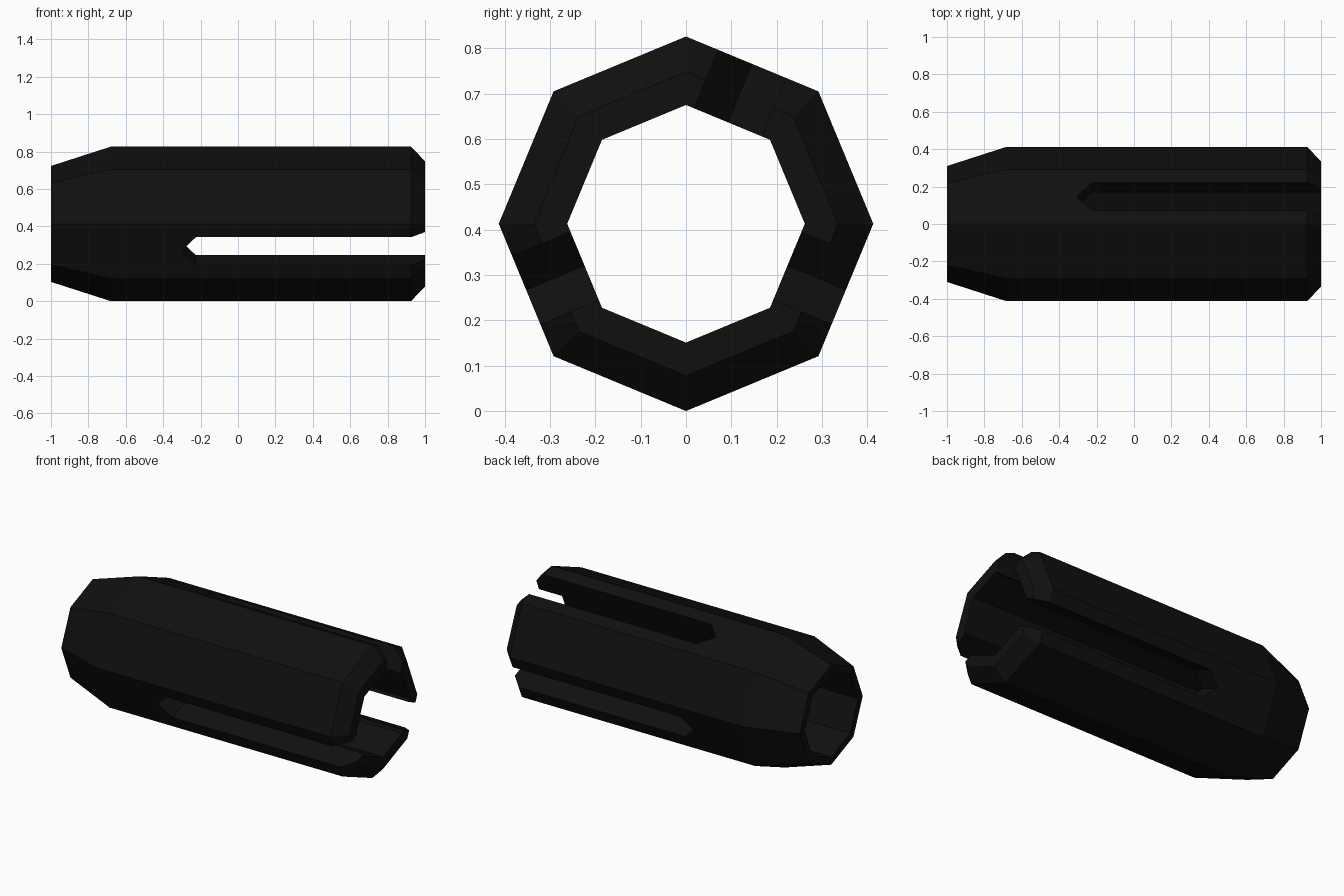
import bpy, bmesh, math
from mathutils import Matrix

if "Cube" in bpy.data.objects:
    bpy.data.objects.remove(bpy.data.objects["Cube"])

R = 0.413          # outer radius, also the height of the axis
HOLE = 0.262       # bore radius
SIDES = 8

black = bpy.data.materials.new("matte black")
black.diffuse_color = (0.005, 0.005, 0.005, 1)
black.use_nodes = True
black.node_tree.nodes["Principled BSDF"].inputs["Base Color"].default_value = black.diffuse_color


def make_object(name, bm):
    bmesh.ops.recalc_face_normals(bm, faces=bm.faces)
    mesh = bpy.data.meshes.new(name)
    bm.to_mesh(mesh)
    bm.free()
    mesh.materials.append(black)
    obj = bpy.data.objects.new(name, mesh)
    bpy.context.collection.objects.link(obj)
    return obj


# Octagonal tube: closed (x, radius) profile swept around the x axis
profile = [(-1, 0.31), (-0.68, R), (0.925, R), (1, 0.335), (1, HOLE), (-1, HOLE)]
bm = bmesh.new()
rings = []
for x, r in profile:
    ring = []
    for i in range(SIDES):
        a = 2 * math.pi * i / SIDES
        ring.append(bm.verts.new((x, r * math.cos(a), R + r * math.sin(a))))
    rings.append(ring)
for k, a in enumerate(rings):
    b = rings[(k + 1) % len(rings)]
    for i in range(SIDES):
        j = (i + 1) % SIDES
        bm.faces.new((a[i], a[j], b[j], b[i]))
tube = make_object("slotted_tube", bm)

# Three pointed slots, each centred on a flat side and open at the front end
outline = [(-0.305, 0), (-0.225, -0.081), (1.2, -0.081), (1.2, 0.081), (-0.225, 0.081)]
bm = bmesh.new()
for degrees in (67.5, 202.5, 337.5):
    face = bm.faces.new([bm.verts.new((x, w, 0.21)) for x, w in outline])
    top = bmesh.ops.extrude_face_region(bm, geom=[face])["geom"]
    top_verts = [v for v in top if isinstance(v, bmesh.types.BMVert)]
    bmesh.ops.translate(bm, verts=top_verts, vec=(0, 0, 0.3))
    turn = Matrix.Translation((0, 0, R)) @ Matrix.Rotation(math.radians(degrees - 90), 4, 'X')
    bmesh.ops.transform(bm, matrix=turn, verts=list(face.verts) + top_verts)
cutter = make_object("slot_cutter", bm)
cutter.hide_render = True

# Cut the slots and drop the cutter
cut = tube.modifiers.new("slots", 'BOOLEAN')
cut.operation = 'DIFFERENCE'
cut.solver = 'EXACT'
cut.object = cutter
bpy.context.view_layer.objects.active = tube
tube.select_set(True)
bpy.ops.object.modifier_apply(modifier=cut.name)
bpy.data.objects.remove(cutter)
